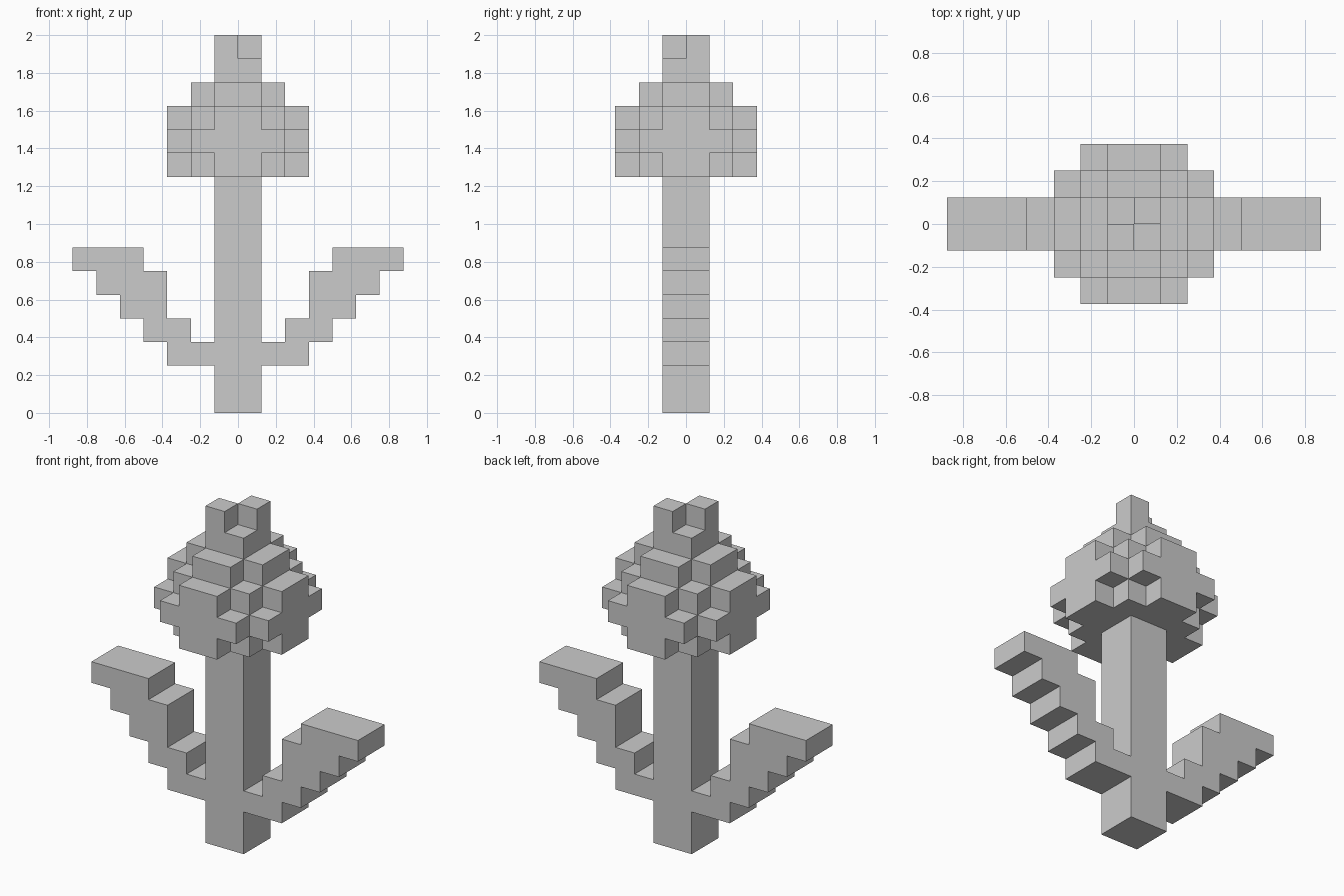
import bpy
import bmesh
import math
from mathutils import Vector

UNIT = 0.125  # edge length of one block

if "Cube" in bpy.data.objects:
    bpy.data.objects.remove(bpy.data.objects["Cube"], do_unlink=True)

# One plain grey for the whole plant
grey = bpy.data.materials.new("plain_grey")
grey.use_nodes = True
colour = (0.6, 0.6, 0.6, 1.0)
grey.diffuse_color = colour
grey.node_tree.nodes["Principled BSDF"].inputs["Base Color"].default_value = colour


def box(x0, x1, y0, y1, z0, z1):
    """Set of block cells filling a box, in block units."""
    return {(x, y, z) for x in range(x0, x1) for y in range(y0, y1) for z in range(z0, z1)}


def cross(long, short, z):
    """Plus-shaped layer of blocks made from two crossed slabs."""
    return (box(-long, long, -short, short, z, z + 1)
            | box(-short, short, -long, long, z, z + 1))


# Stem, running from the ground to the underside of the bloom
stem = box(-1, 1, -1, 1, 0, 10)

# Bloom: stepped layers, widest in the middle
bloom = set()
for z in (10, 12):
    bloom |= cross(3, 1, z) | box(-2, 2, -2, 2, z, z + 1)
bloom |= cross(3, 2, 11) | cross(2, 1, 13)

# Tip: a square block with two diagonal corner blocks on top
tip = box(-1, 1, -1, 1, 14, 15) | {(-1, -1, 15), (0, 0, 15)}

# Leaves: rising steps, (inner, outer) reach for each layer
left_leaf = set()
for step, (inner, outer) in enumerate([(1, 3), (2, 4), (3, 5), (3, 6), (4, 7)]):
    left_leaf |= box(inner, outer, -1, 1, 2 + step, 3 + step)
right_leaf = {(-1 - x, y, z) for x, y, z in left_leaf}

parts = {"stem": stem, "bloom": bloom, "tip": tip,
         "left_leaf": left_leaf, "right_leaf": right_leaf}
solid = set().union(*parts.values())


def build(name, cells):
    """Skin the outer faces of the cells and merge them into large flat faces."""
    bm = bmesh.new()
    for cell in sorted(cells):
        for axis in range(3):
            for sign in (-1, 1):
                neighbour = list(cell)
                neighbour[axis] += sign
                if tuple(neighbour) in solid:
                    continue
                normal, u = Vector(), Vector()
                normal[axis] = sign
                u[(axis + 1) % 3] = 1
                v = normal.cross(u)
                centre = Vector(cell) + Vector((0.5, 0.5, 0.5)) + normal / 2
                corners = (-u - v, u - v, u + v, v - u)
                bm.faces.new([bm.verts.new((centre + c / 2) * UNIT) for c in corners])
    bmesh.ops.remove_doubles(bm, verts=bm.verts[:], dist=UNIT / 100)
    bmesh.ops.dissolve_limit(bm, angle_limit=math.radians(1),
                             verts=bm.verts[:], edges=bm.edges[:])
    mesh = bpy.data.meshes.new(name)
    bm.to_mesh(mesh)
    bm.free()
    mesh.materials.append(grey)
    bpy.context.scene.collection.objects.link(bpy.data.objects.new(name, mesh))


for name, cells in parts.items():
    build(name, cells)
